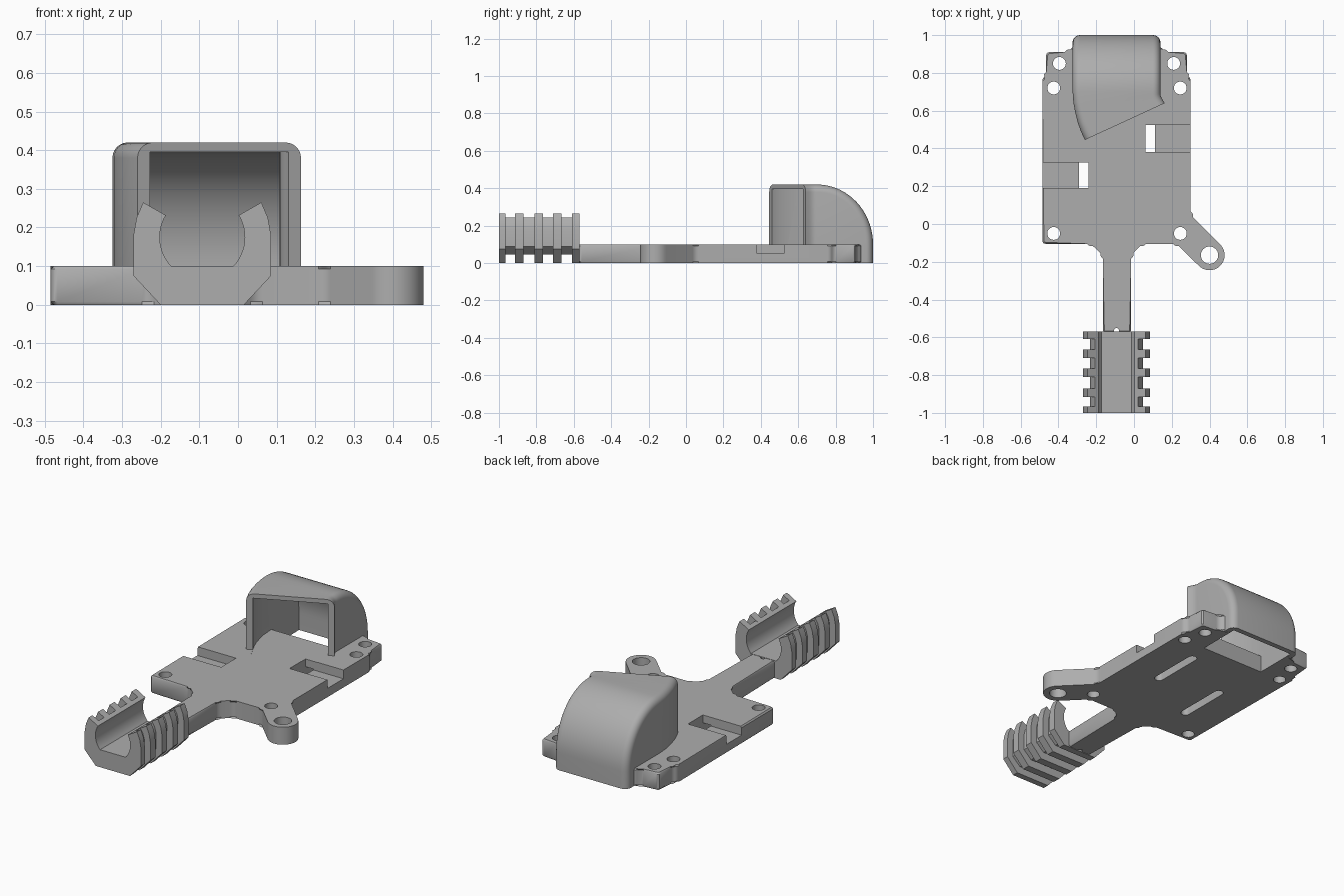
import bpy, bmesh, math
from mathutils import Vector

old = bpy.data.objects.get("Cube")
if old:
    bpy.data.objects.remove(old)

grey = bpy.data.materials.new("plain_grey")
grey.use_nodes = True
GREY = (0.42, 0.42, 0.42, 1)
grey.diffuse_color = GREY
grey.node_tree.nodes["Principled BSDF"].inputs["Base Color"].default_value = GREY


def finish(name, bm):
    bmesh.ops.recalc_face_normals(bm, faces=bm.faces)
    mesh = bpy.data.meshes.new(name)
    bm.to_mesh(mesh)
    bm.free()
    mesh.materials.append(grey)
    obj = bpy.data.objects.new(name, mesh)
    bpy.context.collection.objects.link(obj)
    return obj


def activate(obj):
    bpy.ops.object.select_all(action='DESELECT')
    obj.select_set(True)
    bpy.context.view_layer.objects.active = obj


def cut(obj, cutter):
    activate(obj)
    mod = obj.modifiers.new("cut", 'BOOLEAN')
    mod.operation, mod.solver, mod.object = 'DIFFERENCE', 'EXACT', cutter
    bpy.ops.object.modifier_apply(modifier=mod.name)


def arc(cx, cy, r, a0, a1, n):
    angles = [math.radians(a0 + (a1 - a0) * i / n) for i in range(n + 1)]
    return [(cx + r * math.cos(a), cy + r * math.sin(a)) for a in angles]


def rounded(points, r, n=4):
    """Round the corners of a closed outline."""
    out = []
    for i, p in enumerate(points):
        p = Vector(p)
        a, b = Vector(points[i - 1]) - p, Vector(points[(i + 1) % len(points)]) - p
        k = min(r, a.length * 0.45, b.length * 0.45)
        s, e = p + a.normalized() * k, p + b.normalized() * k
        for j in range(n + 1):
            t = j / n
            out.append(tuple(s * (1 - t) ** 2 + p * 2 * t * (1 - t) + e * t * t))
    return out


def loft(bm, rings):
    """Closed solid through rings of equal length."""
    rows = [[bm.verts.new(p) for p in ring] for ring in rings]
    n = len(rows[0])
    for a, b in zip(rows, rows[1:]):
        for i in range(n):
            j = (i + 1) % n
            bm.faces.new((a[i], a[j], b[j], b[i]))
    bm.faces.new(rows[0][::-1])
    bm.faces.new(rows[-1])


def upright(bm, outline, z0, z1):
    loft(bm, [[(x, y, z) for x, y in outline] for z in (z0, z1)])


def box(x0, x1, y0, y1):
    return [(x0, y0), (x1, y0), (x1, y1), (x0, y1)]


# Base plate with neck and side lug
T = 0.1
CX = -0.0925
right_front = [(-0.015, -0.575), (-0.015, -0.165), (0.045, -0.105), (0.226, -0.105)]
right_back = [(0.3, 0.049), (0.3, 0.77), (0.28, 0.79), (0.28, 0.91),
              (0.165, 0.91), (0.14, 0.94)]
left = [(-0.325, 0.94), (-0.35, 0.91), (-0.465, 0.91), (-0.465, 0.79), (-0.485, 0.77),
        (-0.485, -0.105), (-0.23, -0.105), (-0.165, -0.165), (-0.165, -0.575)]
lug = arc(0.4, -0.165, 0.08, -135, 45, 16)
outline = rounded(right_front + lug + right_back + left, 0.018, 3)
bm = bmesh.new()
EDGE = 0.008
centre = bmesh.new()
upright(bm, outline, 0, T)
centre.free()
rims = [e for e in bm.edges if abs(e.verts[0].co.z - e.verts[1].co.z) < 1e-6]
bmesh.ops.bevel(bm, geom=rims, offset=EDGE, segments=1, affect='EDGES', clamp_overlap=True)
plate = finish("base_plate", bm)

# Screw holes and side pockets
holes = [(-0.395, 0.85), (0.21, 0.85), (-0.425, 0.72), (0.245, 0.72),
         (-0.425, -0.05), (0.245, -0.05)]
holes = [(x, y, 0.034) for x, y in holes] + [(0.4, -0.165, 0.046), (CX, -0.565, 0.014)]
bm = bmesh.new()
for x, y, r in holes:
    upright(bm, arc(x, y, r, 0, 345, 23), -0.1, 0.2)
upright(bm, box(0.06, 0.4, 0.38, 0.525), 0.05, 0.2)
upright(bm, box(-0.6, -0.24, 0.19, 0.325), 0.05, 0.2)
pockets = finish("pocket_cutter", bm)

# Long slots in the underside that meet the pockets
bm = bmesh.new()
for x, y in ((0.085, 0.4525), (-0.265, 0.2575)):
    h = 0.14
    slot = arc(x, y + h, 0.025, 0, 180, 8) + arc(x, y - h, 0.025, 180, 360, 8)
    upright(bm, slot, -0.1, 0.055)
slots = finish("slot_cutter", bm)


# Hood: U-shaped sections that bend sideways, then turn down through the plate
def hood_shell(name, wall, top, pivot, depth, base, radius, end, extend):
    mouth = [(-0.26, 0.445, 0.163, 0.64), (-0.28, 0.488, 0.153, 0.655),
             (-0.297, 0.535, 0.146, 0.667), (-0.311, 0.59, 0.141, 0.68),
             (-0.321, 0.645, 0.14, 0.69), (-0.325, pivot, 0.14, pivot)]
    stations = [m + (0, 0) for m in mouth]
    if extend:
        stations.insert(0, (-0.22, 0.36, 0.2, 0.555, 0, 0))
    steps = 18
    stations += [mouth[-1] + (math.pi / 2 * i / steps, 0) for i in range(1, steps + 1)]
    stations.append(mouth[-1] + (math.pi / 2, base - end))
    height = top - base
    rings = []
    for xl, yl, xr, yr, turn, drop in stations:
        a, b = xl + wall, xr - wall
        section = [(a, 0)]
        if radius:
            section += arc(a + radius, height - radius, radius, 180, 90, 6)
            section += arc(b - radius, height - radius, radius, 90, 0, 6)
        else:
            section += [(a, height), (b, height)]
        section.append((b, 0))
        rings.append([(x, yl + (yr - yl) * (x - xl) / (xr - xl)
                       + h * math.sin(turn) * depth / height,
                       base + h * math.cos(turn) - drop) for x, h in section])
    bm = bmesh.new()
    loft(bm, rings)
    bmesh.ops.remove_doubles(bm, verts=bm.verts, dist=1e-5)
    return finish(name, bm)


hood = hood_shell("hood", 0, 0.42, 0.70, 0.30, T, 0.04, 0.001, False)
duct = hood_shell("duct_cutter", 0.032, 0.395, 0.72, 0.25, T - 0.001, 0, -0.1, True)
cut(hood, duct)
for cutter in (pockets, slots, duct):
    cut(plate, cutter)
for cutter in (pockets, slots, duct):
    bpy.data.objects.remove(cutter)

# Ribbed open clamp at the end of the neck
inner = arc(0, 0.175, 0.11, 31, -43, 12)
rib_half = [(0.108, 0), (0.178, 0.075), (0.178, 0.18), (0.17, 0.225), (0.153, 0.265)] + inner
groove_half = [(0.09, 0.045), (0.14, 0.09), (0.14, 0.185), (0.132, 0.215), (0.115, 0.243)] + inner
cuts = [-1, -0.965, -0.915, -0.87, -0.81, -0.765, -0.71, -0.665, -0.61, -0.57]
bm = bmesh.new()
for i, (y0, y1) in enumerate(zip(cuts, cuts[1:])):
    half = groove_half if i % 2 else rib_half
    ring = half + [(-x, z) for x, z in reversed(half)]
    loft(bm, [[(CX + x, y, z) for x, z in ring] for y in (y0, y1)])
clamp = finish("ribbed_clamp", bm)

for obj in (plate, hood, clamp):
    activate(obj)
    bpy.ops.object.shade_smooth_by_angle(angle=math.radians(30))
